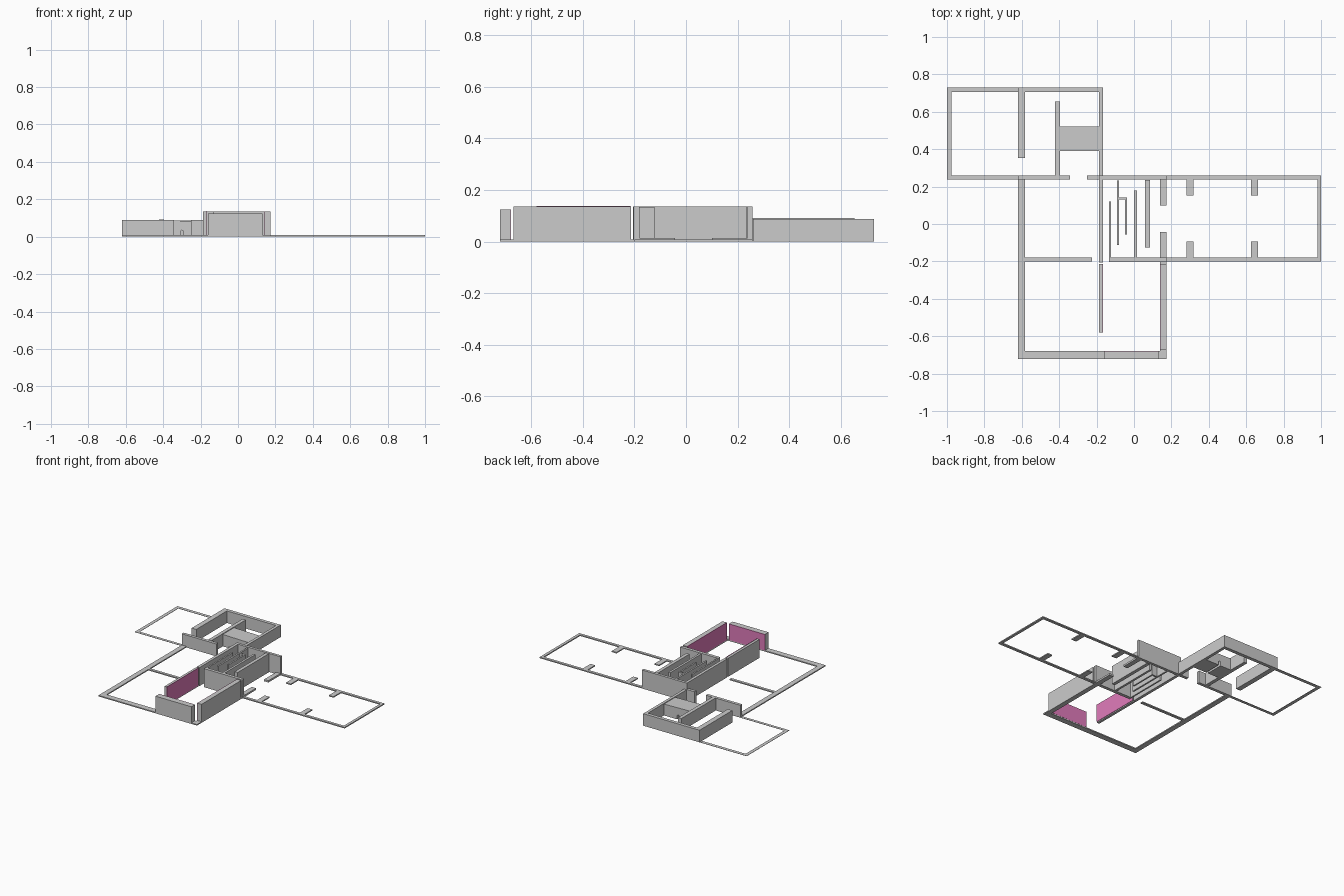
import bpy, bmesh, math

if "Cube" in bpy.data.objects:
    bpy.data.objects.remove(bpy.data.objects["Cube"])

LOW, PIER, MID, TALL = 0.008, 0.013, 0.09, 0.135
FLAT = 0.002

pink = bpy.data.materials.new("pink_paint")
pink.diffuse_color = (0.75, 0.2, 0.5, 1)
pink.use_nodes = True
pink.node_tree.nodes["Principled BSDF"].inputs["Base Color"].default_value = pink.diffuse_color


def boxes(name, height, rects, z0=0.0, mat=None):
    """One object made of upright boxes, each given as x0, x1, y0, y1."""
    bm = bmesh.new()
    for x0, x1, y0, y1 in rects:
        base = [bm.verts.new((x, y, z0)) for x, y in
                ((x0, y0), (x1, y0), (x1, y1), (x0, y1))]
        top = [bm.verts.new((v.co.x, v.co.y, height)) for v in base]
        bm.faces.new(base[::-1])
        bm.faces.new(top)
        for i in range(4):
            j = (i + 1) % 4
            bm.faces.new((base[i], base[j], top[j], top[i]))
    finish(name, bm, mat)


def finish(name, bm, mat=None):
    me = bpy.data.meshes.new(name)
    bm.to_mesh(me)
    bm.free()
    ob = bpy.data.objects.new(name, me)
    bpy.context.collection.objects.link(ob)
    if mat:
        me.materials.append(mat)


# flat outline of the back left yard
boxes("back_yard_outline", FLAT, [
    (-1.0, -0.975, 0.238, 0.73),
    (-0.975, -0.62, 0.705, 0.73),
    (-0.975, -0.62, 0.238, 0.26)])

# low outline of the front yard
boxes("front_yard_outline", LOW, [
    (-0.62, -0.583, -0.722, 0.238),
    (-0.583, 0.175, -0.722, -0.68),
    (0.14, 0.175, -0.68, -0.2)])
boxes("front_yard_divider", LOW, [(-0.583, -0.225, -0.2, -0.18)])

# low outline of the right wing with its piers
boxes("right_wing_outline", LOW, [
    (0.175, 1.0, 0.238, 0.258),
    (0.175, 1.0, -0.2, -0.18),
    (0.98, 1.0, -0.18, 0.238)])
for x in (0.30, 0.645):
    boxes("wing_pier", LOW, [
        (x - 0.019, x + 0.019, 0.152, 0.238),
        (x - 0.019, x + 0.019, -0.18, -0.093)])
boxes("entry_pier", PIER, [
    (0.14, 0.175, 0.1, 0.238),
    (0.14, 0.175, -0.18, -0.042)])

# back room walls
boxes("back_room_walls", MID - 0.002, [
    (-0.62, -0.166, 0.705, 0.73),
    (-0.187, -0.166, 0.26, 0.705),
    (-0.62, -0.583, 0.352, 0.705)])
boxes("back_room_front_wall", MID, [
    (-0.62, -0.342, 0.238, 0.26),
    (-0.25, -0.187, 0.238, 0.26)])
boxes("back_room_partition", MID + 0.002, [(-0.422, -0.396, 0.26, 0.655)])

# solid block in the back room with a small arched tunnel
bm = bmesh.new()
prof = [(-0.396, 0), (-0.308, 0), (-0.308, 0.022)]
prof += [(-0.3 - 0.008 * math.cos(math.pi * i / 6),
          0.022 + 0.013 * math.sin(math.pi * i / 6)) for i in range(1, 6)]
prof += [(-0.292, 0.022), (-0.292, 0), (-0.187, 0), (-0.187, 0.083), (-0.396, 0.087)]
face = bm.faces.new([bm.verts.new((x, 0.39, z)) for x, z in prof])
ext = bmesh.ops.extrude_face_region(bm, geom=[face])
moved = [g for g in ext["geom"] if isinstance(g, bmesh.types.BMVert)]
bmesh.ops.translate(bm, verts=moved, vec=(0, 0.13, 0))
bmesh.ops.recalc_face_normals(bm, faces=bm.faces)
finish("back_room_block", bm)

# tall middle hall
boxes("hall_walls", TALL, [
    (-0.187, 0.175, 0.238, 0.258),
    (-0.187, -0.166, -0.205, 0.238),
    (-0.134, 0.175, -0.203, -0.18)])
boxes("hall_partitions", TALL - 0.003, [
    (-0.134, -0.123, -0.18, 0.12),
    (-0.092, -0.08, -0.112, 0.232),
    (-0.048, -0.037, -0.055, 0.13),
    (-0.08, -0.037, 0.13, 0.142),
    (0.0, 0.016, -0.18, 0.18)])
boxes("hall_thick_partition", TALL, [(0.06, 0.085, -0.125, 0.235)])

# tall front room, with coloured panels on the inner faces
boxes("front_room_left_wall", TALL, [(-0.187, -0.169, -0.58, -0.215)])
boxes("front_room_right_wall", TALL, [(0.143, 0.175, -0.67, -0.213)])
boxes("front_room_front_wall", 0.125, [(-0.16, 0.13, -0.722, -0.682)])
boxes("inner_panel_left", TALL + 0.002, [(-0.169, -0.166, -0.58, -0.215)], LOW, pink)
boxes("inner_panel_right", TALL, [(0.14, 0.143, -0.67, -0.213)], LOW, pink)
boxes("inner_panel_front", 0.125, [(-0.16, 0.13, -0.682, -0.679)], LOW, pink)
